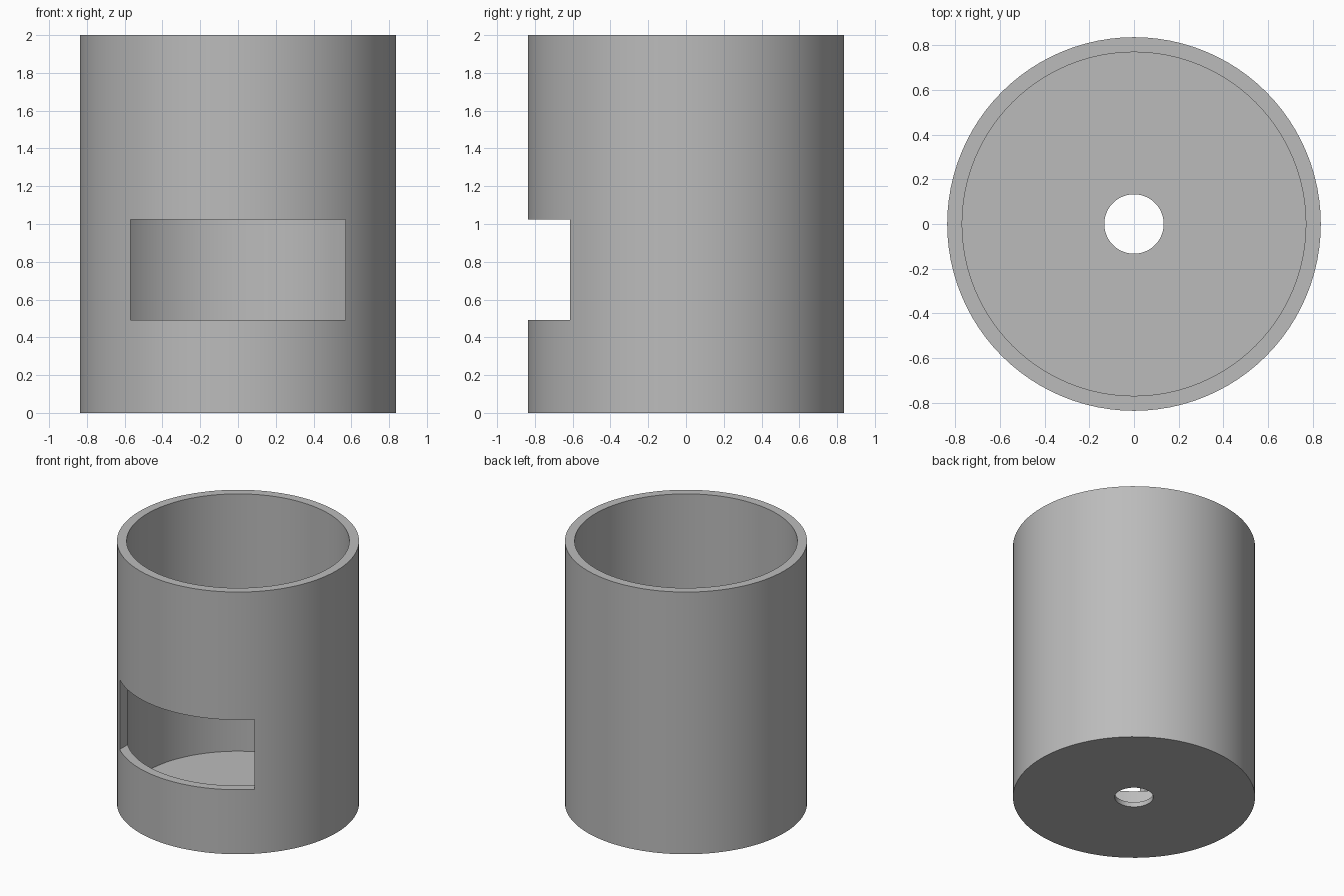
import bpy
import bmesh
from math import cos, sin, tau, radians

SIDES = 96
OUTER, INNER, HOLE = 0.837, 0.77, 0.133
HEIGHT, FLOOR = 2.0, 0.037
WINDOW_HALF, WINDOW_LOW, WINDOW_TOP = 0.568, 0.492, 1.025

if "Cube" in bpy.data.objects:
    bpy.data.objects.remove(bpy.data.objects["Cube"], do_unlink=True)

# Plain grey material
grey = bpy.data.materials.new("plain grey")
grey.use_nodes = True
colour = (0.5, 0.5, 0.5, 1)
grey.diffuse_color = colour
grey.node_tree.nodes["Principled BSDF"].inputs["Base Color"].default_value = colour


def make_object(name, bm):
    bmesh.ops.recalc_face_normals(bm, faces=bm.faces)
    mesh = bpy.data.meshes.new(name)
    bm.to_mesh(mesh)
    bm.free()
    mesh.materials.append(grey)
    obj = bpy.data.objects.new(name, mesh)
    bpy.context.collection.objects.link(obj)
    return obj


def lathe(name, profile):
    """Turn a closed (radius, height) profile around the z axis."""
    bm = bmesh.new()
    rings = [[bm.verts.new((r * cos(tau * i / SIDES), r * sin(tau * i / SIDES), z))
              for i in range(SIDES)] for r, z in profile]
    for a, b in zip(rings, rings[1:] + rings[:1]):
        for i in range(SIDES):
            j = (i + 1) % SIDES
            bm.faces.new((a[i], a[j], b[j], b[i]))
    return make_object(name, bm)


# Open cup with a thin floor and a round drain hole
cup = lathe("cup", [(HOLE, 0), (OUTER, 0), (OUTER, HEIGHT),
                    (INNER, HEIGHT), (INNER, FLOOR), (HOLE, FLOOR)])

# Box that cuts the front window
bm = bmesh.new()
bmesh.ops.create_cube(bm, size=1)
for v in bm.verts:
    v.co.x *= 2 * WINDOW_HALF
    v.co.y = v.co.y - 0.7
    v.co.z = WINDOW_TOP if v.co.z > 0 else WINDOW_LOW
cutter = make_object("window_cutter", bm)
cutter.hide_render = True

cut = cup.modifiers.new("window", "BOOLEAN")
cut.operation = "DIFFERENCE"
cut.solver = "EXACT"
cut.object = cutter

bpy.ops.object.select_all(action="DESELECT")
cup.select_set(True)
bpy.context.view_layer.objects.active = cup
bpy.ops.object.modifier_apply(modifier=cut.name)
bpy.data.objects.remove(cutter, do_unlink=True)

# Smooth walls with crisp rims
bpy.ops.object.shade_smooth_by_angle(angle=radians(30))
